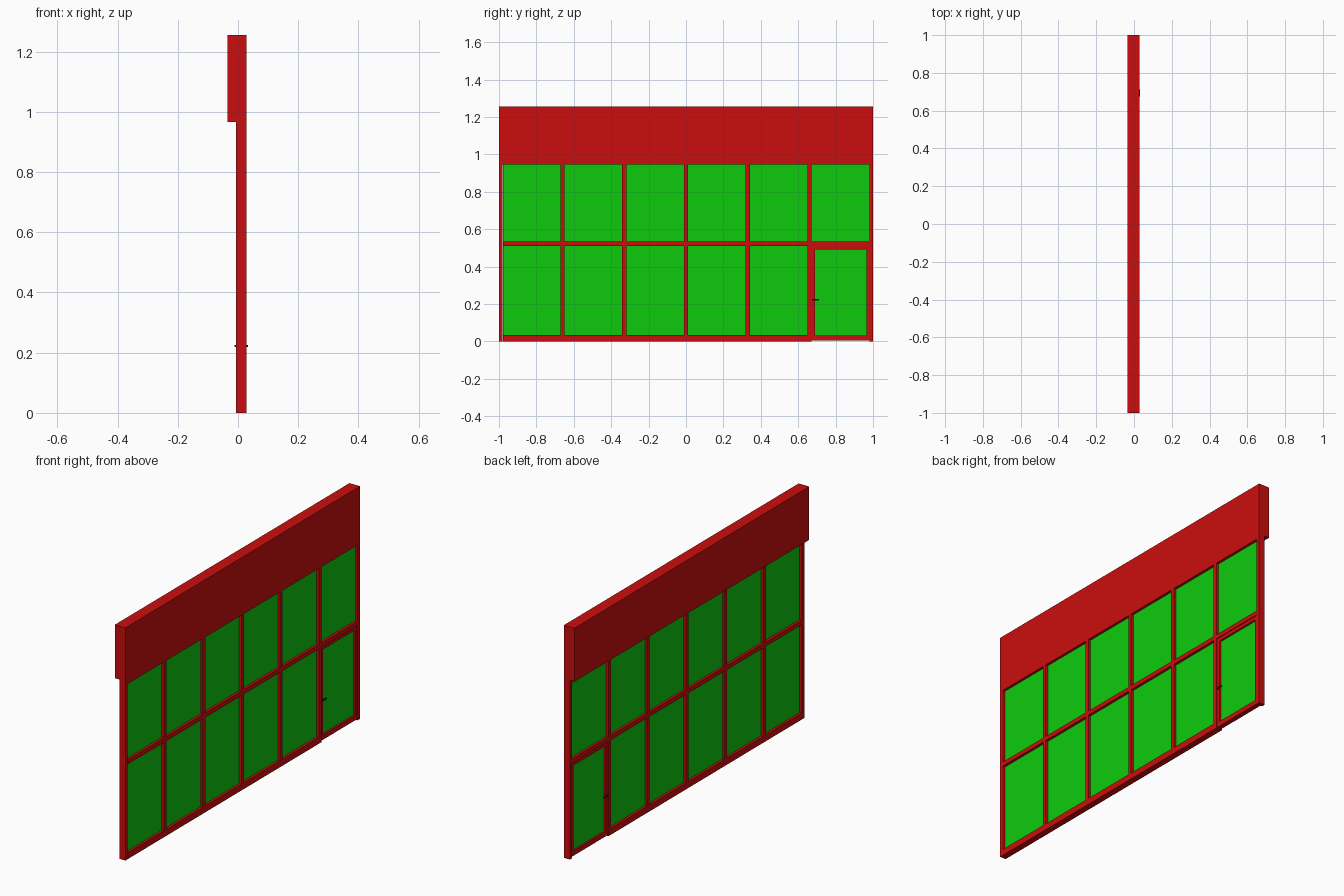
import bpy

if "Cube" in bpy.data.objects:
    bpy.data.objects.remove(bpy.data.objects["Cube"])


def material(name, rgb):
    m = bpy.data.materials.new(name)
    m.use_nodes = True
    m.diffuse_color = (*rgb, 1)
    m.node_tree.nodes["Principled BSDF"].inputs["Base Color"].default_value = (*rgb, 1)
    return m


RED = material("red_paint", (0.6, 0.004, 0.004))
GREEN = material("green_panel", (0.004, 0.6, 0.004))
DARK = material("dark_metal", (0.02, 0.02, 0.02))


def box(name, xs, ys, zs, mat):
    bpy.ops.mesh.primitive_cube_add(size=1, location=[sum(r) / 2 for r in (xs, ys, zs)])
    ob = bpy.context.object
    ob.name = name
    ob.scale = [r[1] - r[0] for r in (xs, ys, zs)]
    bpy.ops.object.transform_apply(location=False, rotation=False, scale=True)
    ob.data.materials.append(mat)
    return ob


FRAME = (-0.007, 0.028)    # depth of the main frame
DOOR = (-0.003, 0.024)     # depth of the door leaf
GLASS = (0.007, 0.014)     # depth of the panels
SILL, MID, TOP, HEAD = 0.034, (0.511, 0.535), 0.945, 0.967
HALF = 0.011               # half width of a mullion
EDGE = 0.98                # inner edge of the end stiles
centres = [-0.99 + 0.33 * i for i in range(7)]
door_y = (centres[5] + HALF, EDGE)

# Header box overhanging the back, and the top rail below it
box("header", (-0.035, FRAME[1]), (-1, 1), (HEAD, 1.255), RED)
box("top_rail", FRAME, (-EDGE, EDGE), (TOP, HEAD), RED)

# End stiles and mullions
for side, ys in (("right", (-1, -EDGE)), ("left", (EDGE, 1))):
    box("end_stile_" + side, FRAME, ys, (0, HEAD), RED)
for i, y in enumerate(centres[1:6]):
    box(f"mullion_{i + 1}", FRAME, (y - HALF, y + HALF), (0, TOP), RED)

# Rails and panels of each bay; the last bay holds the door
for i in range(6):
    ys = (max(centres[i] + HALF, -EDGE), min(centres[i + 1] - HALF, EDGE))
    if i == 5:
        ys = door_y
    box(f"middle_rail_{i + 1}", FRAME, ys, MID, RED)
    box(f"upper_panel_{i + 1}", GLASS, ys, (MID[1], TOP), GREEN)
    if i < 5:
        box(f"bottom_rail_{i + 1}", FRAME, ys, (0, SILL), RED)
        box(f"lower_panel_{i + 1}", GLASS, ys, (SILL, MID[0]), GREEN)

# Door leaf
leaf_z = (0.005, MID[0])
glass_y = (door_y[0] + 0.018, door_y[1] - 0.016)
glass_z = (0.031, 0.492)
box("door_stile_latch", DOOR, (door_y[0], glass_y[0]), leaf_z, RED)
box("door_stile_hinge", DOOR, (glass_y[1], door_y[1]), leaf_z, RED)
box("door_bottom_rail", DOOR, glass_y, (leaf_z[0], glass_z[0]), RED)
box("door_top_rail", DOOR, glass_y, (glass_z[1], leaf_z[1]), RED)
box("door_panel", GLASS, glass_y, glass_z, GREEN)

# Door handle with a lever on both faces
handle_z = (0.219, 0.226)
box("handle_spindle", (-0.012, 0.033), (0.675, 0.682), handle_z, DARK)
for side, xs in (("outer", (0.028, 0.033)), ("inner", (-0.012, -0.007))):
    box("handle_lever_" + side, xs, (0.682, 0.711), handle_z, DARK)
